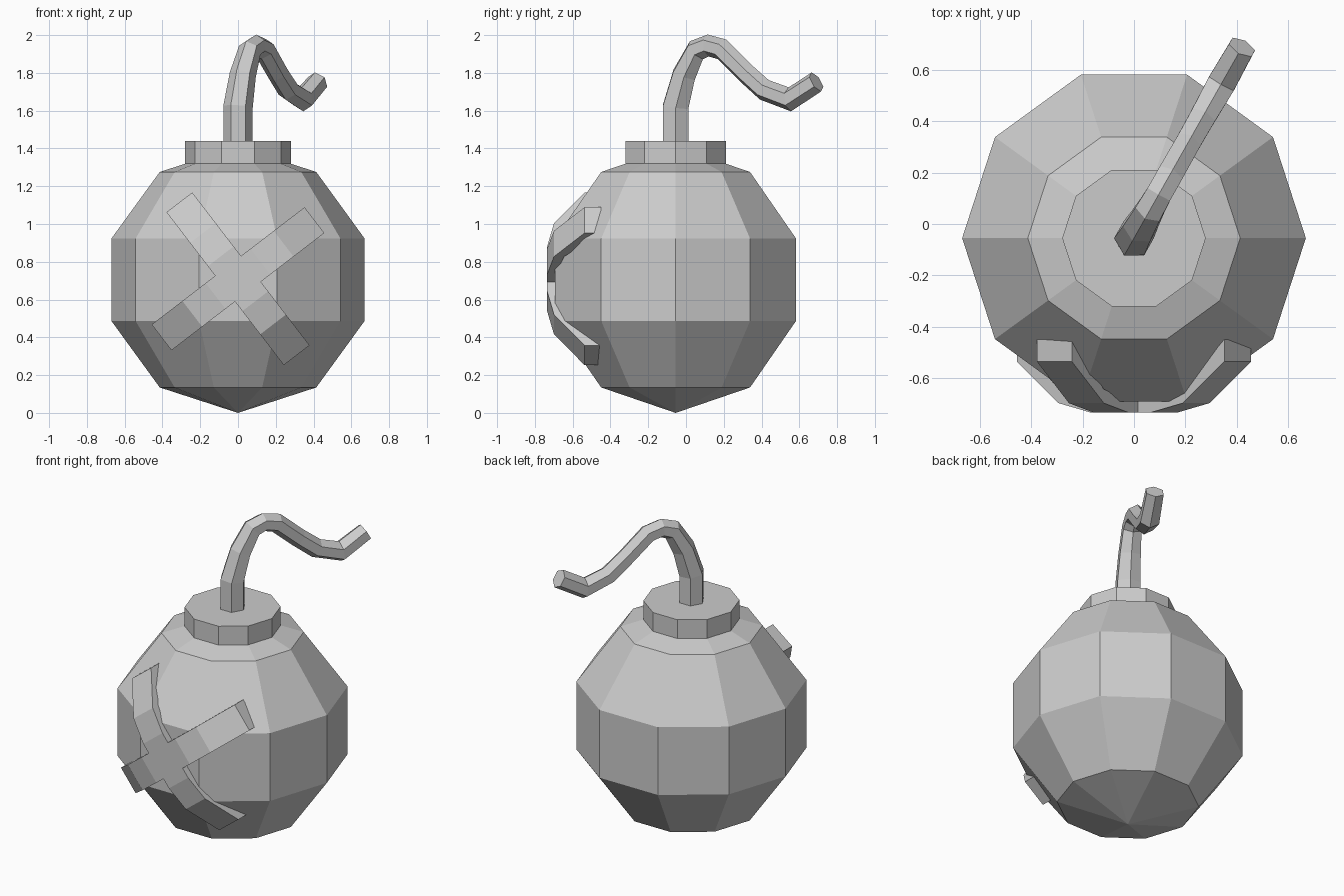
import bpy, bmesh
from math import sin, cos, pi, radians
from mathutils import Vector

if "Cube" in bpy.data.objects:
    bpy.data.objects.remove(bpy.data.objects["Cube"])

CY = -0.055  # y of the body's axis


def finish(name, bm):
    bmesh.ops.remove_doubles(bm, verts=bm.verts, dist=1e-4)
    bmesh.ops.recalc_face_normals(bm, faces=bm.faces)
    mesh = bpy.data.meshes.new(name)
    bm.to_mesh(mesh)
    bm.free()
    obj = bpy.data.objects.new(name, mesh)
    bpy.context.collection.objects.link(obj)
    return obj


def loft(bm, rings):
    """Join rings of points with quads and cap both ends."""
    loops = [[bm.verts.new(p) for p in ring] for ring in rings]
    for a, b in zip(loops, loops[1:]):
        n = len(a)
        for i in range(n):
            j = (i + 1) % n
            bm.faces.new((a[i], a[j], b[j], b[i]))
    bm.faces.new(loops[0])
    bm.faces.new(loops[-1])


def ring(center, ax, ay, r, n, start=0.0):
    return [center + r * (cos(start + 2 * pi * i / n) * ax + sin(start + 2 * pi * i / n) * ay)
            for i in range(n)]


def turned(name, profile, n=10):
    bm = bmesh.new()
    loft(bm, [ring(Vector((0, CY, z)), Vector((1, 0, 0)), Vector((0, 1, 0)), r, n)
              for r, z in profile])
    return finish(name, bm)


# Round body: five-band, ten-sided ball
R = 0.705
body = bmesh.new()
bands = [(R * sin(pi * k / 5), R - R * cos(pi * k / 5)) for k in range(1, 5)]
loft(body, [ring(Vector((0, CY, z)), Vector((1, 0, 0)), Vector((0, 1, 0)), r, 10)
            for r, z in bands])
bmesh.ops.recalc_face_normals(body, faces=body.faces)
for face in [f for f in body.faces if len(f.verts) == 10]:
    z = 0 if face.calc_center_median().z < R else 2 * R
    bmesh.ops.poke(body, faces=[face])
for v in body.verts:  # pull the poked centres out to the poles
    if abs(v.co.x) < 0.01 and abs(v.co.y - CY) < 0.01:
        v.co.z = 0 if v.co.z < R else 2 * R
finish("body", body)

# Neck collar
turned("neck_collar", [(0.28, 1.25), (0.28, 1.44)])

# Bent six-sided fuse, lying in one upright plane: y, z, radius
path = [(-0.055, 1.42, 0.078), (-0.055, 1.62, 0.078), (-0.01, 1.79, 0.07),
        (0.055, 1.92, 0.062), (0.117, 1.945, 0.058), (0.19, 1.925, 0.058),
        (0.315, 1.80, 0.056), (0.415, 1.71, 0.058), (0.55, 1.66, 0.064),
        (0.69, 1.752, 0.058)]
out = Vector((cos(radians(60.5)), sin(radians(60.5)), 0))
side = Vector((0, 0, 1)).cross(out)
pts = [Vector((0, CY, z)) + out * ((y - CY) / out.y) for y, z, r in path]
rings = []
for i, p in enumerate(pts):
    t = (pts[min(i + 1, len(pts) - 1)] - p).normalized() + (p - pts[max(i - 1, 0)]).normalized()
    t.normalize()
    rings.append(ring(p, side.cross(t).normalized(), side, path[i][2], 6))
fuse = bmesh.new()
loft(fuse, rings)
finish("fuse", fuse)

# Crossed straps on the front: four bent arms around a central square
H = 0.086
arm = [(H, -0.735, -0.69), (0.15, -0.735, -0.69), (0.305, -0.699, -0.645), (0.51, -0.537, -0.45)]
cross = bmesh.new()
for k in range(4):
    a = radians(37.5) + k * pi / 2
    u, w = Vector((cos(a), 0, sin(a))), Vector((-sin(a), 0, cos(a)))
    origin = Vector((0, 0, 0.71))
    loft(cross, [[origin + u * d + w * s + Vector((0, y, 0))
                  for s, y in ((-H, yo), (H, yo), (H, yi), (-H, yi))] for d, yo, yi in arm])
inner = [f for f in cross.faces
         if all(abs(((v.co - Vector((0, v.co.y, 0.71))).length) - H * 2 ** 0.5) < 1e-3 for v in f.verts)]
bmesh.ops.delete(cross, geom=inner, context='FACES_ONLY')
for y in (-0.735, -0.69):
    cross.faces.new([cross.verts.new((H * 2 ** 0.5 * cos(radians(82.5) + k * pi / 2), y,
                                      0.71 + H * 2 ** 0.5 * sin(radians(82.5) + k * pi / 2)))
                     for k in range(4)])
finish("crossed_straps", cross)
